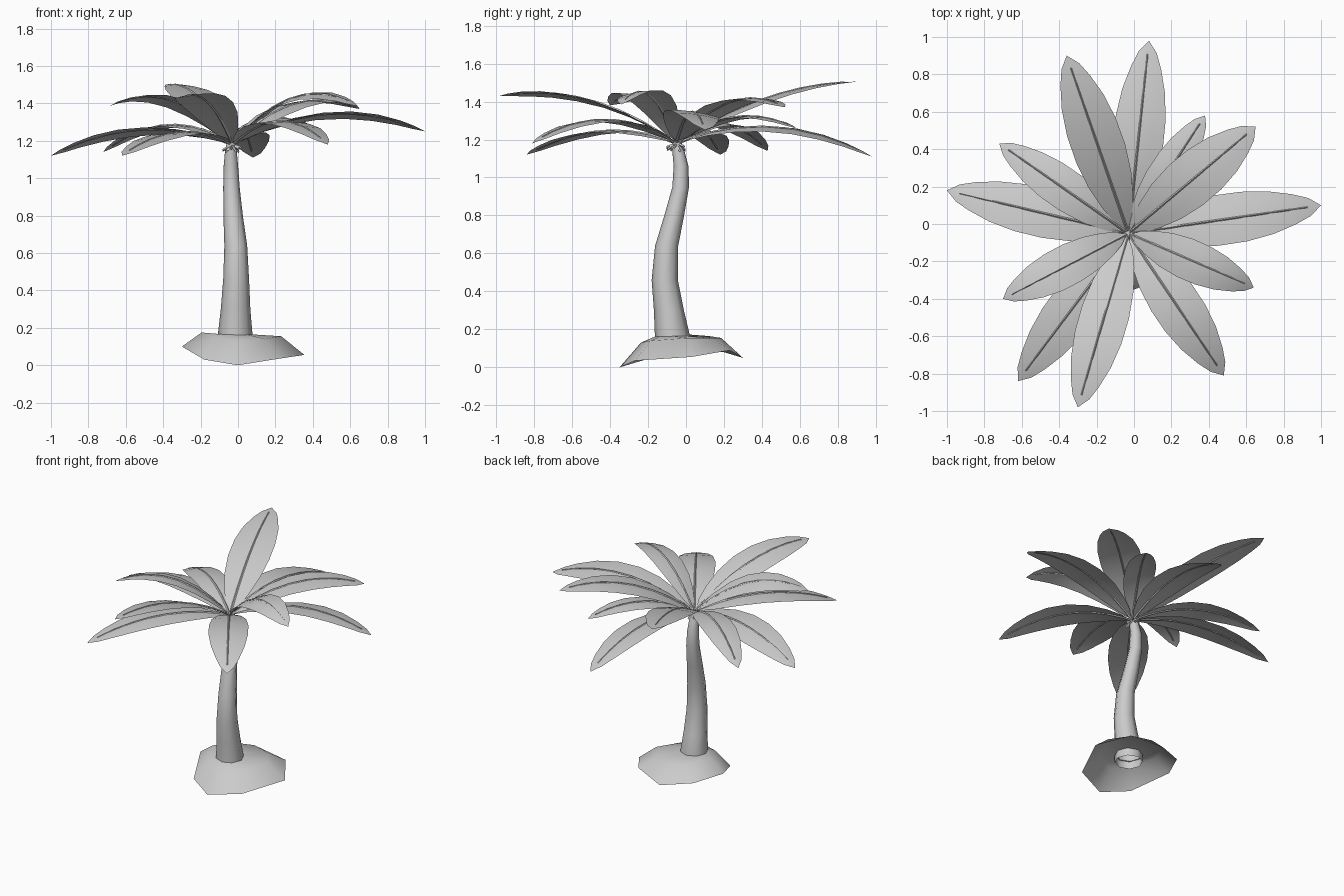
import bpy, bmesh, math
from mathutils import Vector


def make_object(name, rings, closed, angle=60):
    """Skin a list of equal-length point rings into one mesh."""
    bm = bmesh.new()
    rows = [[bm.verts.new(p) for p in ring] for ring in rings]
    n = len(rows[0])
    for a, b in zip(rows, rows[1:]):
        for i in range(n if closed else n - 1):
            j = (i + 1) % n
            bm.faces.new((a[i], a[j], b[j], b[i]))
    bmesh.ops.remove_doubles(bm, verts=bm.verts, dist=0.0005)
    me = bpy.data.meshes.new(name)
    bm.to_mesh(me)
    bm.free()
    ob = bpy.data.objects.new(name, me)
    bpy.context.collection.objects.link(ob)
    bpy.ops.object.select_all(action='DESELECT')
    ob.select_set(True)
    bpy.context.view_layer.objects.active = ob
    bpy.ops.object.shade_smooth_by_angle(angle=math.radians(angle))
    return ob


def circle(cx, cy, z, r, n=8):
    return [(cx + r * math.cos(2 * math.pi * i / n),
             cy + r * math.sin(2 * math.pi * i / n), z) for i in range(n)]


# Trunk: bent, tapering tube, open at the bottom (x, y, z, radius)
trunk = [(-0.015, -0.072, 0.11, 0.092), (-0.015, -0.072, 0.17, 0.092),
         (-0.013, -0.090, 0.30, 0.079), (-0.010, -0.112, 0.46, 0.069),
         (-0.012, -0.102, 0.64, 0.061), (-0.026, -0.062, 0.80, 0.052),
         (-0.035, -0.028, 0.95, 0.044), (-0.038, -0.026, 1.06, 0.039),
         (-0.038, -0.042, 1.15, 0.031), (-0.036, -0.050, 1.19, 0.024),
         (-0.036, -0.052, 1.195, 0.0)]
make_object("trunk", [circle(*p) for p in trunk], True)

# Sand mound: irregular open shell around the trunk
rim = [(0.355, 0.03, 0.055), (0.22, 0.23, 0.09), (0.0, 0.30, 0.05),
       (-0.20, 0.20, 0.08), (-0.30, 0.0, 0.10), (-0.18, -0.25, 0.03),
       (0.0, -0.35, 0.0), (0.22, -0.27, 0.035)]
shoulder_z = [0.155, 0.155, 0.155, 0.165, 0.175, 0.15, 0.13, 0.14]
shoulder = [(x * 0.65, y * 0.65 - 0.01, z) for (x, y, _), z in zip(rim, shoulder_z)]
make_object("sand_mound", [rim, shoulder, circle(-0.015, -0.072, 0.165, 0.085)], True)

# Fronds: tip x, y, z, height at mid length, half width, lift of the left edge
fronds = [
    (1.00, 0.10, 1.25, 1.345, 0.135, -0.02), (-1.00, 0.18, 1.12, 1.26, 0.13, 0.02),
    (-0.62, -0.84, 1.12, 1.245, 0.13, 0.0), (0.48, -0.81, 1.18, 1.305, 0.13, 0.0),
    (0.08, 0.98, 1.11, 1.265, 0.135, 0.015), (-0.72, 0.43, 1.14, 1.285, 0.11, 0.0),
    (-0.36, 0.90, 1.505, 1.42, 0.14, 0.0), (-0.30, -0.98, 1.43, 1.41, 0.13, 0.02),
    (0.65, 0.52, 1.37, 1.40, 0.14, 0.0), (0.64, -0.34, 1.385, 1.435, 0.11, 0.02),
    (-0.70, -0.40, 1.38, 1.42, 0.11, 0.02), (0.38, 0.58, 1.26, 1.32, 0.10, 0.0)]
outline = [(0.03, 0.08), (0.08, 0.36), (0.17, 0.62), (0.30, 0.87), (0.45, 1.0),
           (0.60, 0.99), (0.74, 0.85), (0.86, 0.60), (0.94, 0.36), (1.0, 0.0)]
crown = Vector((-0.03, -0.05, 1.18))

for k, (tx, ty, tz, mz, half, lift) in enumerate(fronds, 1):
    run = Vector((tx - crown.x, ty - crown.y, 0))
    side = Vector((-run.y, run.x, 0)).normalized()

    def arch(t):
        p = crown + run * t
        p.z = (crown.z * (1 - t) * (1 - 2 * t) + mz * 4 * t * (1 - t)
               + tz * t * (2 * t - 1))
        return p

    # Leaf blade, slightly arched and rolled across its width
    rings = []
    for t, w in outline:
        rings.append([arch(t) + side * half * w * s
                      + Vector((0, 0, w * (lift * s - 0.010 * s * s)))
                      for s in (1, 0.5, 0, -0.5, -1)])
    make_object(f"frond_blade_{k}", rings, False)

    # Midrib: thin tapering rod that pokes out of the crown
    rib = []
    for i in range(9):
        t = -0.05 + i * 0.98 / 8
        r = 0.008 - 0.004 * i / 8
        c = arch(t)
        up = Vector((0, 0, r))
        rib.append([c + side * r, c + up, c - side * r, c - up])
    make_object(f"frond_midrib_{k}", rib, True)
